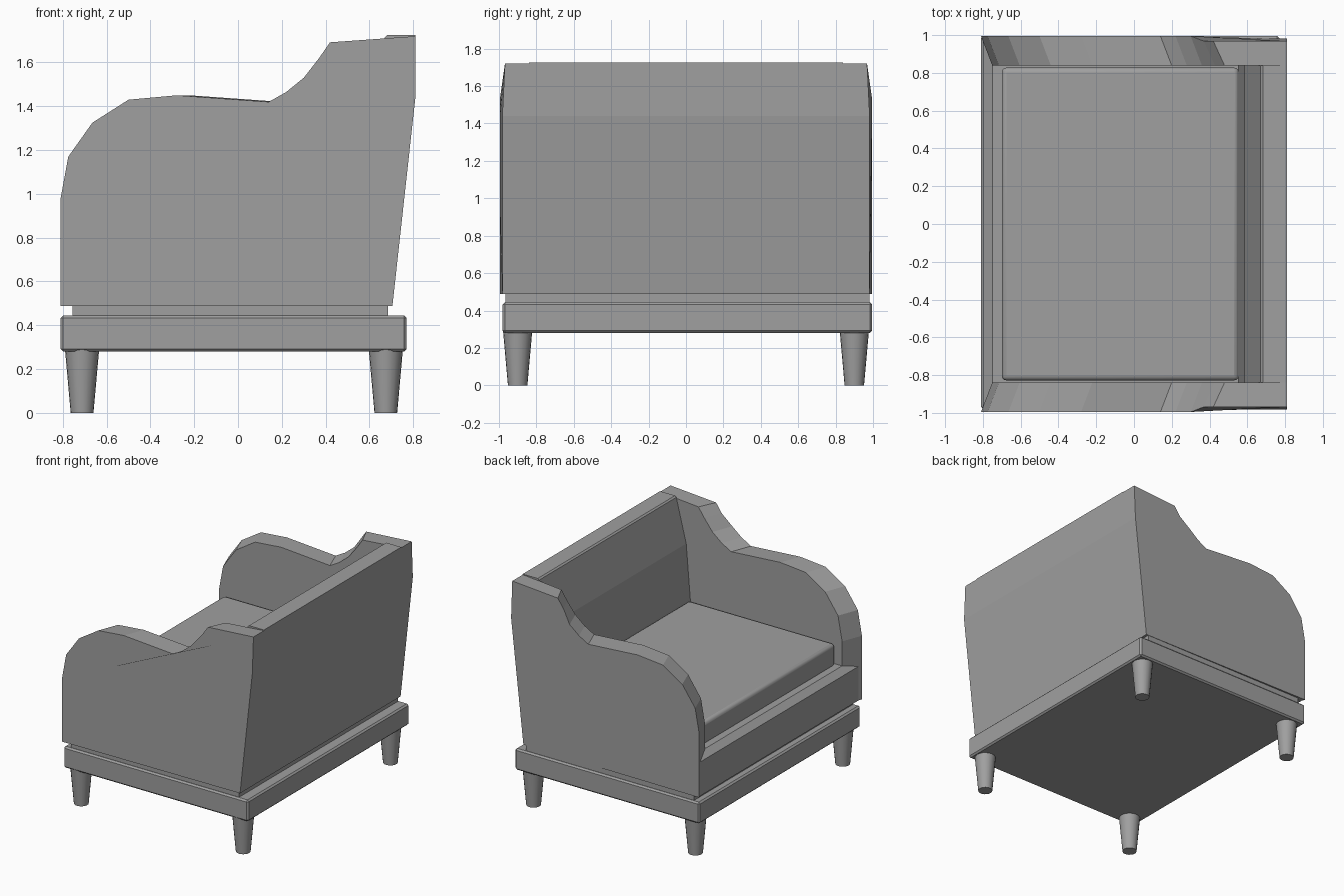
import bpy
import bmesh
import math

cube = bpy.data.objects.get("Cube")
if cube:
    bpy.data.objects.remove(cube, do_unlink=True)

# Single upholstery colour
grey = bpy.data.materials.new("plain_grey")
grey.use_nodes = True
colour = (0.35, 0.35, 0.35, 1)
grey.diffuse_color = colour
grey.node_tree.nodes["Principled BSDF"].inputs["Base Color"].default_value = colour


def finish(name, bm):
    bmesh.ops.recalc_face_normals(bm, faces=bm.faces)
    mesh = bpy.data.meshes.new(name)
    bm.to_mesh(mesh)
    bm.free()
    mesh.materials.append(grey)
    obj = bpy.data.objects.new(name, mesh)
    bpy.context.collection.objects.link(obj)
    return obj


def loft(name, ring_a, ring_b):
    """Solid between two matching rings of points."""
    bm = bmesh.new()
    a = [bm.verts.new(p) for p in ring_a]
    b = [bm.verts.new(p) for p in ring_b]
    bm.faces.new(a)
    bm.faces.new(b[::-1])
    for i in range(len(a)):
        j = (i + 1) % len(a)
        bm.faces.new((a[i], b[i], b[j], a[j]))
    return finish(name, bm)


def prism(name, profile, half_width):
    return loft(name, [(x, -half_width, z) for x, z in profile],
                [(x, half_width, z) for x, z in profile])


def box(name, low, high, bevel=0, segments=1):
    bm = bmesh.new()
    bmesh.ops.create_cube(bm, size=1)
    for v in bm.verts:
        v.co = [low[i] if v.co[i] < 0 else high[i] for i in range(3)]
    obj = finish(name, bm)
    if bevel:
        mod = obj.modifiers.new("soft_edges", "BEVEL")
        mod.width = bevel
        mod.segments = segments
    return obj


def smooth(obj, angle):
    bpy.ops.object.select_all(action="DESELECT")
    obj.select_set(True)
    bpy.context.view_layer.objects.active = obj
    bpy.ops.object.shade_smooth_by_angle(angle=math.radians(angle))


# Base frame and recessed plinth
box("base_frame", (-0.81, -0.98, 0.28), (0.77, 0.995, 0.445), 0.012)
box("plinth", (-0.755, -0.965, 0.43), (0.685, 0.98, 0.5))

# Tapered legs
for x, end in ((-0.712, "front"), (0.675, "back")):
    for side, label in ((1, "left"), (-1, "right")):
        bm = bmesh.new()
        bmesh.ops.create_cone(bm, cap_ends=True, segments=20,
                              radius1=0.052, radius2=0.078, depth=0.29)
        bmesh.ops.translate(bm, verts=bm.verts, vec=(x, side * 0.9, 0.145))
        smooth(finish(f"{end}_{label}_leg", bm), 40)

# Seat deck with a chamfered front rail
prism("seat_deck", [(-0.8, 0.487), (-0.8, 0.75), (-0.75, 0.79),
                    (0.6, 0.79), (0.6, 0.487)], 0.975)

# Reclined backrest
prism("backrest", [(0.55, 0.487), (0.55, 0.96), (0.585, 1.38), (0.67, 1.715),
                   (0.682, 1.725), (0.81, 1.725), (0.81, 1.44),
                   (0.705, 0.487)], 0.84)

# Curved side arms, the front and top edges slanting inward
arm = [(-0.81, 0.487), (-0.81, 0.98), (-0.775, 1.17), (-0.665, 1.325),
       (-0.5, 1.43), (-0.28, 1.45), (0.14, 1.42), (0.22, 1.465),
       (0.3, 1.53), (0.37, 1.62), (0.42, 1.692), (0.81, 1.72),
       (0.81, 1.44), (0.705, 0.487)]
for side, label in ((1, "left"), (-1, "right")):
    outer = [(x, side * (0.968 if z > 1.6 else 0.995 if x < 0.5 else 0.982), z)
             for x, z in arm]
    inner = [(x + (0.06 if x < 0.5 else 0), side * 0.838, z) for x, z in arm]
    loft(f"{label}_arm", outer, inner)

# Loose seat cushion
cushion = box("seat_cushion", (-0.7, -0.828, 0.78), (0.555, 0.828, 0.955), 0.025, 3)
smooth(cushion, 40)
